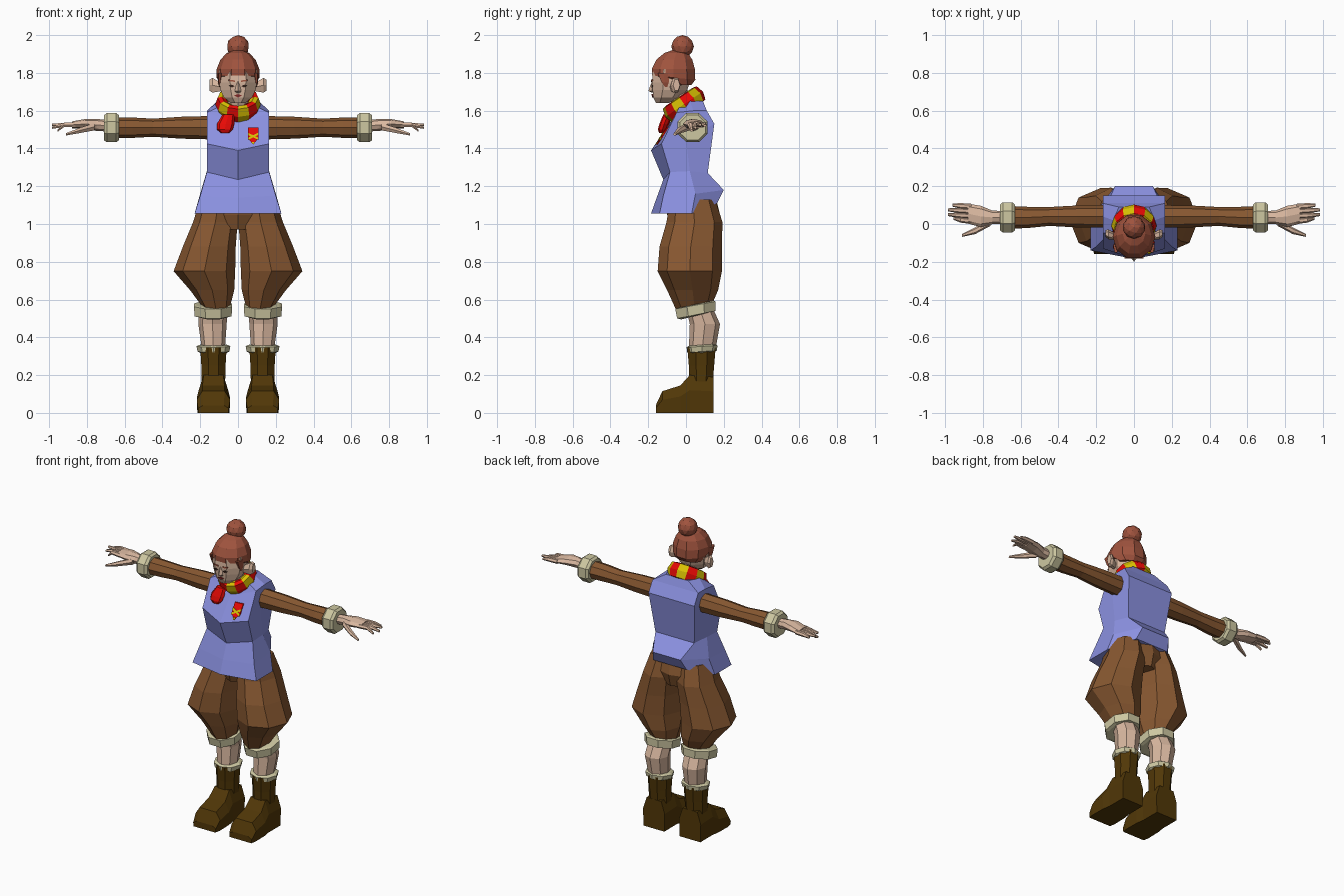
import bpy, bmesh, math
from mathutils import Matrix, Vector

if "Cube" in bpy.data.objects:
    bpy.data.objects.remove(bpy.data.objects["Cube"])


def material(name, red, green, blue):
    """Flat material from a screen colour, converted to linear."""
    linear = [(c / 255) ** 2.2 for c in (red, green, blue)] + [1]
    mat = bpy.data.materials.new(name)
    mat.use_nodes = True
    mat.diffuse_color = linear
    mat.node_tree.nodes["Principled BSDF"].inputs["Base Color"].default_value = linear
    return mat


SKIN = material("skin", 216, 182, 158)
HAIR = material("auburn hair", 158, 84, 64)
BLUE = material("blue cloth", 138, 144, 224)
BROWN = material("brown cloth", 134, 88, 52)
CREAM = material("cream trim", 204, 198, 160)
LEATHER = material("dark leather", 82, 58, 16)
RED = material("red wool", 234, 18, 14)
YELLOW = material("yellow wool", 214, 190, 10)
DARK = material("dark eye", 52, 36, 30)
LIP = material("lip", 140, 50, 48)


def finish(name, bm, mats, mirror=False):
    bmesh.ops.recalc_face_normals(bm, faces=bm.faces)
    mesh = bpy.data.meshes.new(name)
    bm.to_mesh(mesh)
    bm.free()
    obj = bpy.data.objects.new(name, mesh)
    bpy.context.collection.objects.link(obj)
    for mat in mats:
        mesh.materials.append(mat)
    if mirror:
        obj.modifiers.new("Mirror", "MIRROR").use_mirror_merge = False
    return obj


def loft(name, mats, sections, mirror=False, closed=False):
    """Skin a row of sections; several materials alternate along the row."""
    bm = bmesh.new()
    rows = [[bm.verts.new(p) for p in s] for s in sections]
    count = len(rows[0])
    for i in range(len(rows) if closed else len(rows) - 1):
        a, b = rows[i], rows[(i + 1) % len(rows)]
        for j in range(count):
            k = (j + 1) % count
            bm.faces.new((a[j], a[k], b[k], b[j])).material_index = i % len(mats)
    if not closed:
        bm.faces.new(rows[0])
        bm.faces.new(rows[-1])
    return finish(name, bm, mats, mirror)


def tube(name, mat, rings, axis="z", n=8, mirror=False, flat=False):
    """Loft of elliptical rings: x, y, z, two radii and an optional tilt."""
    sections = []
    grow = 1 / math.cos(math.pi / n) if flat else 1
    for x, y, z, a, b, *tilt in rings:
        lean = tilt[0] if tilt else 0
        row = []
        for i in range(n):
            t = math.tau * (i + 0.5 * flat) / n
            u, v = math.cos(t) * grow, math.sin(t) * grow
            if axis == "z":
                row.append((x + a * u, y + b * v, z + lean * v))
            else:
                row.append((x, y + a * u, z + b * v))
        sections.append(row)
    return loft(name, [mat], sections, mirror)


def plate(name, mat, points, depth, mirror=False):
    """Thin painted detail; depth gives y from x and z."""
    bm = bmesh.new()
    bm.faces.new([bm.verts.new((x, depth(x, z), z)) for x, z in points])
    bm.normal_update()
    if bm.faces[:][0].normal.y > 0:
        bmesh.ops.reverse_faces(bm, faces=bm.faces[:])
    front = bmesh.ops.extrude_face_region(bm, geom=bm.faces[:])["geom"]
    bmesh.ops.translate(bm, vec=(0, 0.008, 0),
                        verts=[v for v in front if isinstance(v, bmesh.types.BMVert)])
    return finish(name, bm, [mat], mirror)


# Tunic: half sections from front centre to back corner, mirrored
tunic = [
    [(0, -.04, 1.6), (.08, -.03, 1.63), (.11, .02, 1.65), (.08, .09, 1.65)],
    [(0, -.08, 1.53), (.165, -.05, 1.59), (.165, .04, 1.6), (.165, .11, 1.6)],
    [(0, -.185, 1.39), (.165, -.13, 1.425), (.165, 0, 1.45), (.165, .15, 1.53)],
    [(0, -.12, 1.235), (.165, -.085, 1.275), (.165, .02, 1.28), (.14, .115, 1.27)],
    [(0, -.155, 1.14), (.2, -.12, 1.15), (.2, .05, 1.16), (.1, .2, 1.18)],
    [(0, -.185, 1.055), (.23, -.14, 1.055), (.23, .03, 1.055), (.12, .165, 1.11)],
]
loft("tunic", [BLUE], [h + [(-x, y, z) for x, y, z in h[:0:-1]] for h in tunic])

# Sleeves, wrist cuffs and hands
tube("sleeves", BROWN, [(.14, .04, 1.51, .06, .062), (.3, .04, 1.51, .058, .058),
                        (.45, .04, 1.51, .05, .048), (.56, .035, 1.51, .056, .054),
                        (.65, .035, 1.51, .06, .055)], "x", mirror=True)
tube("wrist_cuffs", CREAM, [(.63, .035, 1.51, .068, .066), (.645, .035, 1.51, .08, .077),
                            (.695, .035, 1.51, .08, .077), (.71, .035, 1.51, .068, .066)],
     "x", mirror=True, flat=True)
tube("palms", SKIN, [(.69, .035, 1.52, .034, .03), (.75, .035, 1.525, .036, .032),
                     (.81, .04, 1.53, .056, .026), (.88, .055, 1.525, .053, .018)],
     "x", mirror=True)
fingers = [("index", .015, .03, .955, 1.495), ("middle", .042, .05, .985, 1.51),
           ("ring", .068, .075, .985, 1.525), ("little", .092, .1, .96, 1.52)]
for label, y, tip_y, tip_x, tip_z in fingers:
    tube(label + "_fingers", SKIN,
         [(.86, y, 1.525, .015, .014), (.92, (y + tip_y) / 2, 1.525, .015, .013),
          (tip_x, tip_y, tip_z, .008, .007)], "x", 6, True)
tube("thumbs", SKIN, [(.76, .01, 1.515, .02, .022), (.84, -.035, 1.495, .018, .016),
                      (.91, -.06, 1.475, .008, .007)], "x", 6, True)

# Baggy breeches
tube("breeches_hips", BROWN, [(0, .035, 1.15, .17, .12), (0, .04, 1.05, .2, .14),
                              (0, .04, .97, .1, .12)])
tube("breeches_legs", BROWN, [
    (.1, .035, 1.13, .1, .12), (.12, .045, 1.01, .118, .148), (.152, .025, .88, .14, .165),
    (.178, .02, .75, .163, .17), (.137, .035, .65, .117, .135),
    (.115, .045, .56, .072, .095, .02)], mirror=True)
tube("knee_cuffs", CREAM, [(.132, .05, .575, .088, .095, .02), (.132, .05, .57, .101, .107, .02),
                           (.132, .055, .52, .098, .102, .02), (.132, .055, .515, .08, .08, .02)],
     mirror=True, flat=True)

# Lower legs and boots
tube("shins", SKIN, [(.13, .07, .56, .075, .07), (.135, .1, .47, .075, .08),
                     (.13, .085, .33, .06, .07)], mirror=True)
tube("boot_cuffs", CREAM, [(.13, .085, .36, .075, .07, .005), (.13, .085, .352, .09, .082, .005),
                           (.13, .085, .325, .084, .078, .005), (.13, .085, .315, .065, .06, .005)],
     mirror=True)
tube("boot_shafts", LEATHER, [(.13, .082, .345, .07, .075), (.13, .082, .25, .064, .067),
                              (.13, .08, .16, .062, .062)], mirror=True, flat=True)
foot = [(.145, .075, .19), (.02, .075, .2), (-.03, .083, .145), (-.125, .085, .115),
        (-.16, .078, .04)]
loft("boot_feet", [LEATHER], [
    [(.13 - w, y, 0), (.13 + w, y, 0), (.13 + w * 1.04, y, h * .6), (.13 + w * .7, y, h),
     (.13 - w * .7, y, h), (.13 - w * 1.04, y, h * .6)] for y, w, h in foot], mirror=True)

# Head
tube("neck", SKIN, [(0, 0, 1.58, .055, .055), (0, -.05, 1.72, .05, .055)])
tube("face", SKIN, [(0, -.125, 1.64, .036, .034), (0, -.1, 1.67, .075, .073),
                    (0, -.085, 1.71, .093, .092), (0, -.08, 1.75, .1, .1),
                    (0, -.075, 1.82, .1, .1)], flat=True)
tube("nose", SKIN, [(0, -.175, 1.755, .008, .006), (0, -.18, 1.705, .016, .019),
                    (0, -.172, 1.695, .014, .008)], n=4)
tube("ears", SKIN, [(.09, -.07, 1.725, .016, .025), (.135, -.055, 1.735, .026, .045),
                    (.15, -.05, 1.735, .018, .034)], "x", 6, True)
plate("eyes", DARK, [(.018, 1.73), (.032, 1.738), (.047, 1.732), (.032, 1.723)],
      lambda x, z: -.183, True)
plate("eyebrows", HAIR, [(.016, 1.752), (.05, 1.758), (.05, 1.765), (.016, 1.76)],
      lambda x, z: -.184, True)
plate("lips", LIP, [(-.022, 1.68), (0, 1.688), (.022, 1.68), (0, 1.67)],
      lambda x, z: -.181 - .2 * (z - 1.68))

# Hair and bun
tube("hair", HAIR, [(0, -.02, 1.735, .09, .05), (0, -.065, 1.775, .113, .12, -.012),
                    (0, -.067, 1.82, .113, .12), (0, -.062, 1.87, .093, .1),
                    (0, -.052, 1.905, .06, .066), (0, -.045, 1.92, .025, .03)], n=10)
tube("sideburns", HAIR, [(.095, -.12, 1.8, .014, .035), (.098, -.11, 1.75, .008, .022),
                         (.096, -.105, 1.725, .003, .006)], n=6, mirror=True)
bun = bmesh.new()
bmesh.ops.create_icosphere(bun, subdivisions=2, radius=.06,
                           matrix=Matrix.Translation((0, -.018, 1.94)))
finish("hair_bun", bun, [HAIR])

# Striped scarf: a tilted ring with a hanging end
profile = [(.06, -.03), (.085, -.047), (.108, -.042), (.12, 0),
           (.108, .042), (.085, .047), (.06, .03)]
tilt = Matrix.Translation((0, -.01, 1.634)) @ Matrix.Rotation(math.radians(34), 4, "X")
loft("scarf", [RED, YELLOW], [
    [tilt @ Vector((r * math.cos(t), r * math.sin(t), h)) for r, h in profile]
    for t in [math.tau * i / 12 for i in range(12)]], closed=True)
tube("scarf_end", RED, [(-.05, -.095, 1.58, .032, .025), (-.065, -.115, 1.53, .046, .026),
                        (-.07, -.125, 1.5, .042, .024), (-.068, -.128, 1.482, .022, .014)])


# Chest badge: a shield with a yellow cross and tip
def chest(lift):
    return lambda x, z: -.131 - lift + .1 * (x - .08) + .61 * (z - 1.465)


plate("badge", RED, [(.052, 1.51), (.108, 1.51), (.108, 1.455), (.08, 1.42), (.052, 1.455)],
      chest(0))
for label, side in (("left", 1), ("right", -1)):
    plate("badge_band_" + label, YELLOW,
          [(.08 + side * dx, z) for dx, z in
           ((-.028, 1.484), (-.028, 1.472), (.028, 1.445), (.028, 1.457))], chest(.003))
plate("badge_tip", YELLOW, [(.071, 1.435), (.089, 1.435), (.08, 1.42)], chest(.004))
